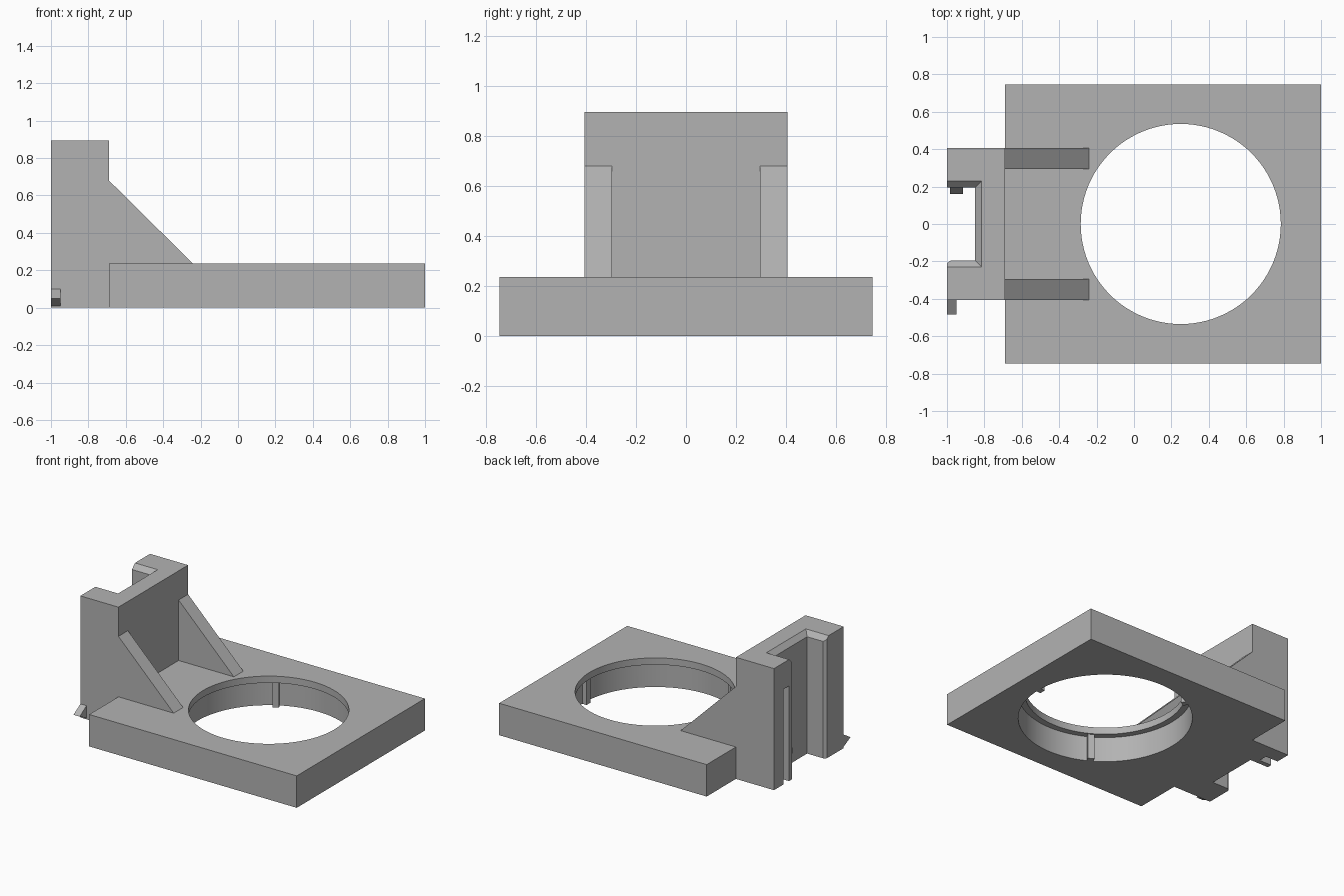
import bpy, bmesh, math
from mathutils import Vector, Matrix

cube = bpy.data.objects.get("Cube")
if cube:
    bpy.data.objects.remove(cube, do_unlink=True)

GREY = (0.45, 0.45, 0.45, 1)
grey = bpy.data.materials.new("plain grey")
grey.use_nodes = True
grey.diffuse_color = GREY
grey.node_tree.nodes["Principled BSDF"].inputs["Base Color"].default_value = GREY


def loft(name, lower, upper):
    """Closed solid between two matching loops of 3D points."""
    bm = bmesh.new()
    a = [bm.verts.new(p) for p in lower]
    b = [bm.verts.new(p) for p in upper]
    bm.faces.new(a)
    bm.faces.new(b)
    for i in range(len(a)):
        j = (i + 1) % len(a)
        bm.faces.new((a[i], a[j], b[j], b[i]))
    bmesh.ops.recalc_face_normals(bm, faces=bm.faces)
    mesh = bpy.data.meshes.new(name)
    bm.to_mesh(mesh)
    bm.free()
    mesh.materials.append(grey)
    obj = bpy.data.objects.new(name, mesh)
    bpy.context.collection.objects.link(obj)
    return obj


def prism(name, points, axis, start, end):
    """Extrude a 2D outline along x, y or z."""
    def place(p, d):
        v = list(p)
        v.insert("xyz".index(axis), d)
        return Vector(v)
    return loft(name, [place(p, start) for p in points],
                [place(p, end) for p in points])


def rect(a0, a1, b0, b1):
    return [(a0, b0), (a1, b0), (a1, b1), (a0, b1)]


def circle(radius, sides=96):
    steps = [2 * math.pi * i / sides for i in range(sides)]
    return [(HOLE_X + radius * math.cos(t), radius * math.sin(t)) for t in steps]


def cut(target, cutter):
    """Subtract the cutter, apply the result and drop the cutter."""
    mod = target.modifiers.new("cut", 'BOOLEAN')
    mod.operation = 'DIFFERENCE'
    mod.solver = 'EXACT'
    mod.object = cutter
    cutter.hide_render = True
    bpy.context.view_layer.objects.active = target
    bpy.ops.object.modifier_apply(modifier=mod.name)
    bpy.data.objects.remove(cutter, do_unlink=True)


HOLE_X = 0.25
LIP_R, BORE_R, LIP_Z = 0.535, 0.58, 0.185
PLATE_TOP, JOINT_X, TOP = 0.235, -0.69, 0.895

# Base plate with a round bore and a narrower lip at the top
plate = prism("base_plate", rect(JOINT_X, 1, -0.745, 0.745), "z", 0, PLATE_TOP)
cut(plate, prism("lip_cutter", circle(LIP_R), "z", -0.1, 0.4))
cut(plate, prism("bore_cutter", circle(BORE_R), "z", -0.1, LIP_Z))

# Three small ribs on the bore wall
for i in range(3):
    rib = prism(f"bore_rib_{i + 1}", rect(LIP_R + 0.01, BORE_R + 0.01, -0.022, 0.022),
                "z", 0, LIP_Z)
    rib.data.transform(Matrix.Translation((HOLE_X, 0, 0))
                       @ Matrix.Rotation(i * math.tau / 3, 4, 'Z'))

# Upright bracket with a channel down its back
bracket = prism("bracket", rect(-1, JOINT_X, -0.405, 0.405), "z", 0, TOP)
channel = [(-1.2, 0.195), (-1.2, -0.21), (-1, -0.21), (-0.98, -0.195),
           (-0.85, -0.195), (-0.85, 0.195)]
cut(bracket, prism("channel_cutter", channel, "z", -0.1, 1.1))

# Sloped lead-in at the top of the channel
low = [(x, y, 0.86) for x, y in rect(-1.2, -0.85, -0.195, 0.195)]
high = [(x, y, 0.93) for x, y in rect(-1.2, -0.78, -0.265, 0.265)]
cut(bracket, loft("lead_in_cutter", low, high))

# Slit that frees the spring arm
cut(bracket, prism("slit_cutter", rect(-1.2, -0.9, 0.23, 0.295), "z", -0.1, 0.7))

# Sloping side gussets
slope = [(JOINT_X, PLATE_TOP), (-0.24, PLATE_TOP), (JOINT_X, 0.68)]
for side, name in ((1, "left_gusset"), (-1, "right_gusset")):
    prism(name, slope, "y", side * 0.295, side * 0.405)

# Wedge shaped catches
prism("outer_catch", [(-0.405, 0.1), (-0.485, 0.05), (-0.405, 0.01)], "x", -1, -0.95)
prism("inner_catch", [(0.195, 0.27), (0.16, 0.2), (0.195, 0.13)], "x", -0.985, -0.915)

# Smooth the round bore while keeping hard edges
bpy.ops.object.select_all(action='DESELECT')
plate.select_set(True)
bpy.context.view_layer.objects.active = plate
bpy.ops.object.shade_smooth_by_angle(angle=math.radians(30))
